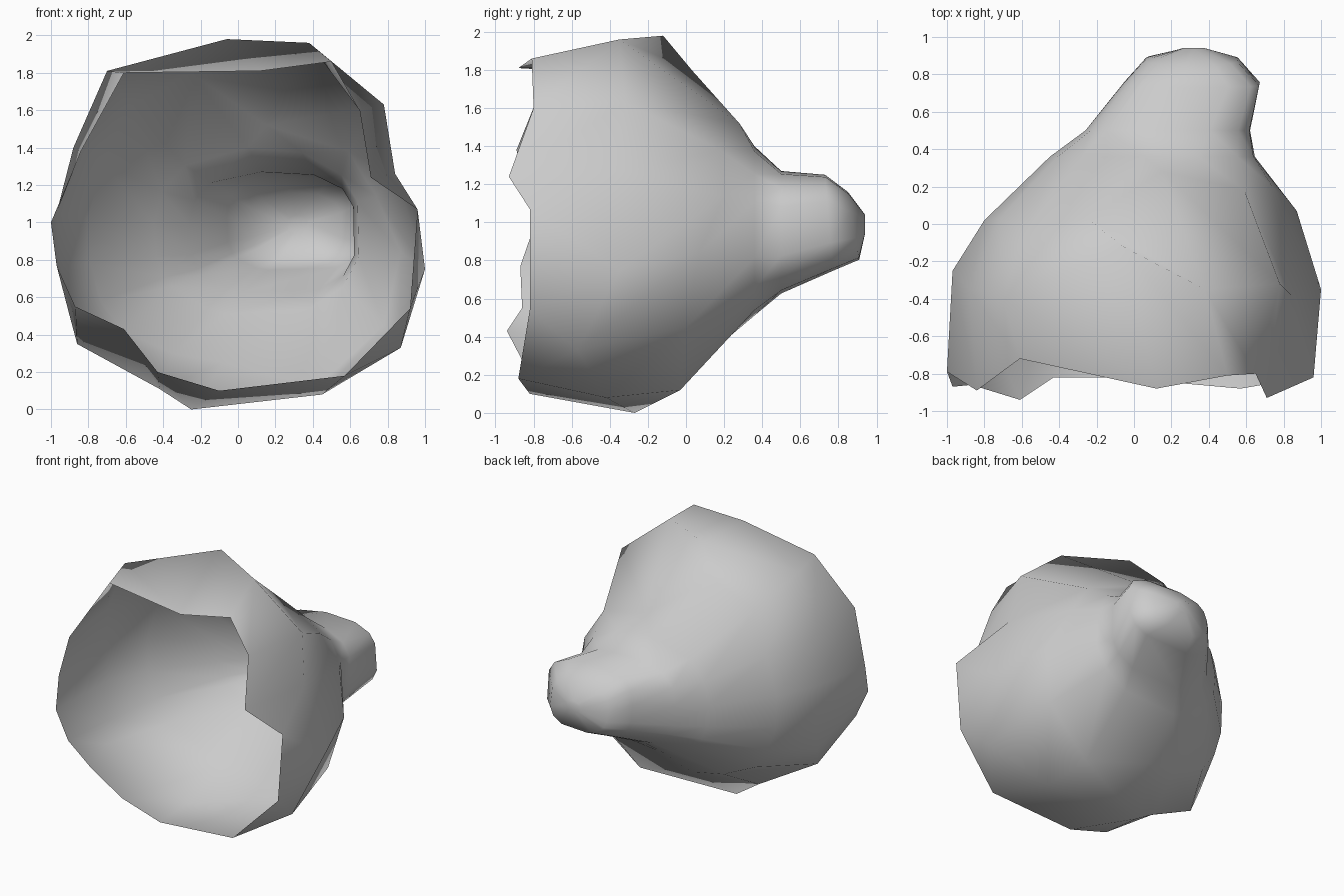
import bpy
import bmesh
from math import atan2, cos, sin, radians

default_cube = bpy.data.objects.get("Cube")
if default_cube:
    bpy.data.objects.remove(default_cube, do_unlink=True)


def make_material(name, colour):
    material = bpy.data.materials.new(name)
    material.use_nodes = True
    material.diffuse_color = colour
    shader = material.node_tree.nodes["Principled BSDF"]
    shader.inputs["Base Color"].default_value = colour
    return material


def squared(value, power):
    """Signed power, which turns a circle into a rounded square."""
    return abs(value) ** power * (1 if value >= 0 else -1)


def section(y, left, right, bottom, top, angles, power, slant):
    """Rounded section of the shell; slant pushes its upper part along y."""
    ring = []
    for angle in angles:
        u, v = squared(cos(angle), power), squared(sin(angle), power)
        x = (left + right) / 2 + u * (right - left) / 2
        z = (bottom + top) / 2 + v * (top - bottom) / 2
        ring.append((x, y + slant * v, z))
    return ring


def loft(name, rings, material):
    """Skin consecutive rings, leave the first open and cap the last."""
    bm = bmesh.new()
    loops = [[bm.verts.new(point) for point in ring] for ring in rings]
    for lower, upper in zip(loops, loops[1:]):
        for i in range(len(lower)):
            j = (i + 1) % len(lower)
            bm.faces.new((lower[i], lower[j], upper[j], upper[i]))
    bm.faces.new(loops[-1])
    bmesh.ops.recalc_face_normals(bm, faces=bm.faces)
    # An open shell faces away from its hollow, towards the closed tip
    tip = max(bm.faces, key=lambda f: f.calc_center_median().y)
    if tip.normal.y < 0:
        bmesh.ops.reverse_faces(bm, faces=bm.faces)
    mesh = bpy.data.meshes.new(name)
    bm.to_mesh(mesh)
    bm.free()
    mesh.materials.append(material)
    shell = bpy.data.objects.new(name, mesh)
    bpy.context.collection.objects.link(shell)
    bpy.context.view_layer.objects.active = shell
    shell.select_set(True)
    bpy.ops.object.shade_smooth_by_angle(angle=radians(80))
    return shell


# Jagged front rim
rim = [
    (.96, -.82, 1.07), (.71, -.93, 1.24), (.65, -.8, 1.6),
    (.5, -.81, 1.86), (.12, -.88, 1.81), (-.61, -.72, 1.8),
    (-.84, -.89, 1.38), (-1, -.79, 1), (-.97, -.87, .77),
    (-.87, -.86, .55), (-.61, -.94, .43), (-.43, -.82, .2),
    (-.1, -.82, .1), (.57, -.88, .18), (.92, -.82, .54),
]

# Widest part of the bowl
belly = [
    (1, -.35, .75), (.84, -.38, 1.26), (.78, -.32, 1.63),
    (.38, -.35, 1.96), (-.06, -.12, 1.98), (-.7, -.4, 1.81),
    (-.88, -.35, 1.4), (-.97, -.25, 1.05), (-.95, -.25, .77),
    (-.9, -.35, .5), (-.86, -.4, .35), (-.42, -.3, .11),
    (-.25, -.27, 0), (.45, -.42, .08), (.87, -.57, .33),
]

# Dented shoulder behind the bowl
shoulder = [
    (.87, .07, .84), (.74, .2, 1.14), (.59, .18, 1.38),
    (.15, .28, 1.52), (-.25, .03, 1.8), (-.58, -.03, 1.62),
    (-.72, .03, 1.32), (-.8, .02, 1.02), (-.79, .02, .78),
    (-.73, .02, .58), (-.62, .02, .42), (-.35, .04, .3),
    (-.08, .05, .25), (.42, -.03, .12), (.78, 0, .45),
]
angles = [atan2(z - 1, x) for x, y, z in belly]

# Off-centre hollow stub
stub = [
    section(.36, -.45, .66, .5, 1.4, angles, .85, 0),
    section(.5, -.26, .63, .62, 1.27, angles, .7, 0),
    section(.75, -.06, .68, .74, 1.25, angles, .65, -.02),
    section(.88, .06, .56, .8, 1.16, angles, .75, -.03),
    section(.94, .26, .38, .94, 1.04, angles, 1, 0),
]

grey = make_material("plain grey", (.6, .6, .6, 1))
loft("broken_shell", [rim, belly, shoulder] + stub, grey)
